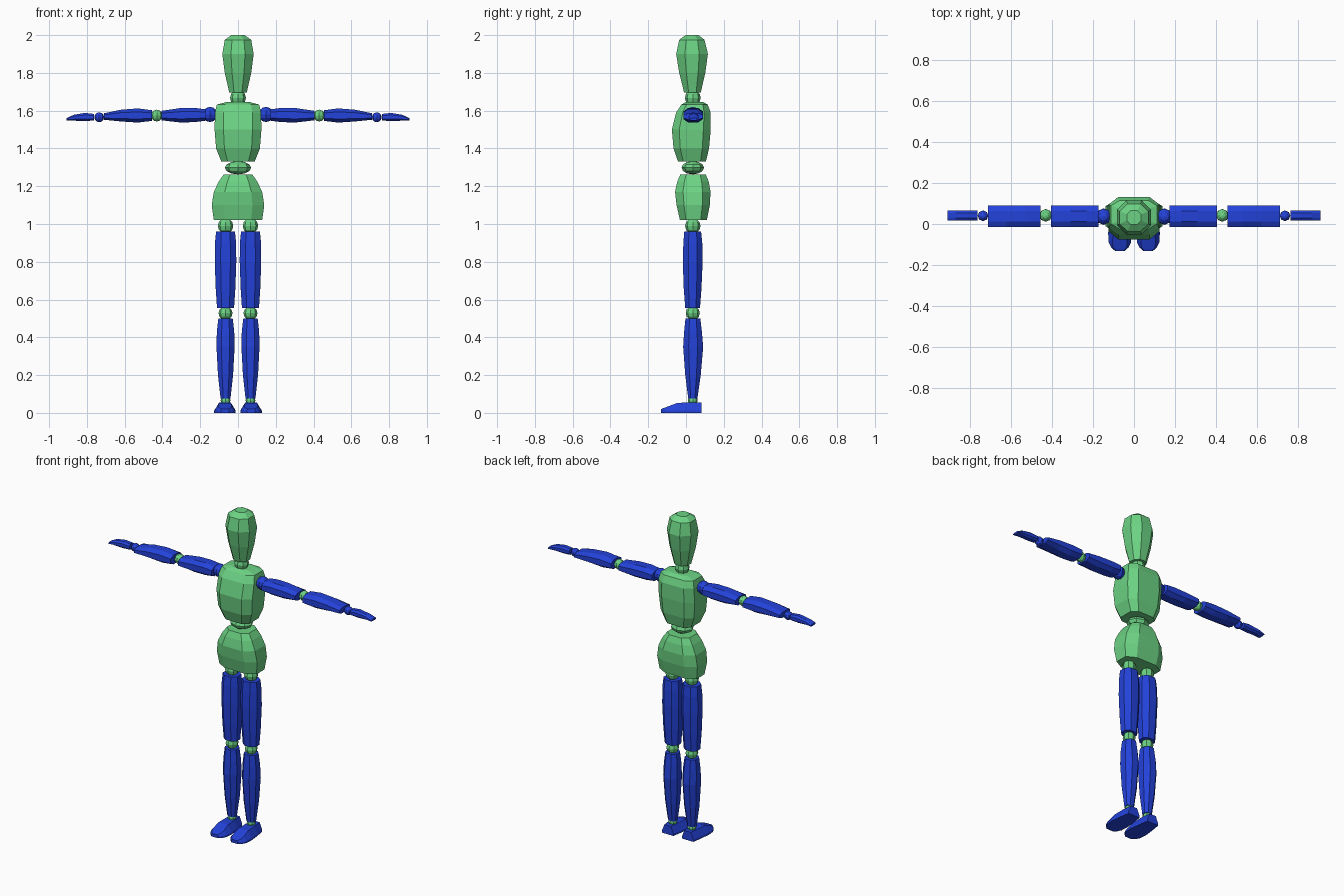
import bpy, bmesh, math


def material(name, rgb):
    m = bpy.data.materials.new(name)
    m.diffuse_color = (*rgb, 1)
    return m


GREEN = material("leaf green", (0.15, 0.65, 0.23))
BLUE = material("royal blue", (0.017, 0.055, 0.70))
YC = 0.036          # depth of the body axis


def finish(name, bm, mat):
    bmesh.ops.recalc_face_normals(bm, faces=bm.faces[:])
    me = bpy.data.meshes.new(name)
    bm.to_mesh(me)
    bm.free()
    me.materials.append(mat)
    ob = bpy.data.objects.new(name, me)
    bpy.context.collection.objects.link(ob)
    return ob


def skin(name, rings, mat):
    """Join equal-length point rings with flat faces and cap both ends."""
    bm = bmesh.new()
    loops = [[bm.verts.new(p) for p in ring] for ring in rings]
    for a, b in zip(loops, loops[1:]):
        for i in range(len(a)):
            j = (i + 1) % len(a)
            bm.faces.new((a[i], a[j], b[j], b[i]))
    bm.faces.new(loops[0])
    bm.faces.new(loops[-1])
    return finish(name, bm, mat)


def octagon(k):
    return [(1, -k), (1, k), (k, 1), (-k, 1), (-1, k), (-1, -k), (-k, -1), (k, -1)]


def upright(name, sections, mat, k=0.45, x=0):
    """sections: (z, half width, y front, y back)"""
    rings = [[(x + u * w, (f + b) / 2 + v * (b - f) / 2, z) for u, v in octagon(k)]
             for z, w, f, b in sections]
    return skin(name, rings, mat)


def sideways(name, sections, mat, s, y, half_y, k=0.5):
    """sections: (x, z low, z high), constant depth"""
    rings = [[(s * x, y + u * half_y, (lo + hi) / 2 + v * (hi - lo) / 2) for u, v in octagon(k)]
             for x, lo, hi in sections]
    return skin(name, rings, mat)


def ball(name, loc, r, mat, scale=(1, 1, 1)):
    bm = bmesh.new()
    bmesh.ops.create_uvsphere(bm, u_segments=8, v_segments=6, radius=r)
    bmesh.ops.scale(bm, vec=scale, verts=bm.verts[:])
    bmesh.ops.translate(bm, vec=loc, verts=bm.verts[:])
    return finish(name, bm, mat)


# Head and neck
upright("head", [(1.695, 0.046, -0.01, 0.078), (1.80, 0.070, -0.036, 0.102),
                 (1.90, 0.083, -0.052, 0.116), (1.975, 0.070, -0.036, 0.098),
                 (2.0, 0.035, -0.002, 0.066)], GREEN)
ball("neck", (0, YC, 1.668), 0.042, GREEN)

# Torso, waist and pelvis
upright("torso", [(1.33, 0.088, -0.042, 0.105), (1.40, 0.116, -0.066, 0.122),
                  (1.50, 0.124, -0.075, 0.131), (1.59, 0.122, -0.052, 0.131),
                  (1.632, 0.112, -0.025, 0.115), (1.646, 0.060, 0.0, 0.09)], GREEN, 0.62)
ball("waist", (0, YC, 1.298), 0.07, GREEN, (1, 0.85, 0.5))
upright("pelvis", [(1.02, 0.128, -0.032, 0.110), (1.10, 0.139, -0.050, 0.126),
                   (1.17, 0.128, -0.058, 0.130), (1.225, 0.102, -0.046, 0.120),
                   (1.262, 0.076, -0.030, 0.105)], GREEN, 0.55)

for s, side in ((1, "left"), (-1, "right")):
    # Leg
    x = s * 0.066
    ball(side + "_hip", (x, YC, 0.99), 0.041, GREEN)
    upright(side + "_thigh", [(0.555, 0.045, -0.004, 0.074), (0.66, 0.052, -0.012, 0.082),
                              (0.80, 0.057, -0.017, 0.088), (0.90, 0.056, -0.014, 0.086),
                              (0.96, 0.050, -0.009, 0.080)], BLUE, x=x)
    ball(side + "_knee", (x, YC, 0.528), 0.037, GREEN)
    upright(side + "_shin", [(0.075, 0.026, 0.012, 0.060), (0.20, 0.040, -0.004, 0.078),
                             (0.35, 0.048, -0.015, 0.091), (0.43, 0.046, -0.010, 0.084),
                             (0.50, 0.038, -0.003, 0.076)], BLUE, x=x)
    ball(side + "_ankle", (x, YC, 0.066), 0.026, GREEN)
    # Foot: trapezoid sections from heel to toe (y, sole half, top half, top height)
    xf = s * 0.069
    foot = [(0.083, 0.040, 0.022, 0.055), (0.02, 0.050, 0.030, 0.055),
            (-0.045, 0.057, 0.032, 0.053), (-0.09, 0.054, 0.036, 0.036),
            (-0.115, 0.042, 0.032, 0.027), (-0.132, 0.022, 0.018, 0.020)]
    skin(side + "_foot", [[(xf - b, y, 0), (xf + b, y, 0), (xf + b, y, 0.012),
                           (xf + t, y, h), (xf - t, y, h), (xf - b, y, 0.012)]
                          for y, b, t, h in foot], BLUE)

    # Arm
    ball(side + "_shoulder", (s * 0.148, YC, 1.58), 0.040, BLUE)
    sideways(side + "_upper_arm", [(0.172, 1.547, 1.607), (0.23, 1.539, 1.615),
                                   (0.31, 1.538, 1.613), (0.405, 1.549, 1.599)],
             BLUE, s, YC + 0.002, 0.052)
    ball(side + "_elbow", (s * 0.430, YC + 0.006, 1.574), 0.031, GREEN)
    sideways(side + "_forearm", [(0.455, 1.546, 1.602), (0.53, 1.537, 1.612),
                                 (0.62, 1.543, 1.605), (0.71, 1.552, 1.586)],
             BLUE, s, YC + 0.002, 0.052)
    ball(side + "_wrist", (s * 0.735, YC + 0.004, 1.565), 0.026, BLUE)
    sideways(side + "_hand", [(0.763, 1.548, 1.583), (0.81, 1.545, 1.588),
                              (0.87, 1.547, 1.578), (0.908, 1.549, 1.560)],
             BLUE, s, YC + 0.005, 0.024)
